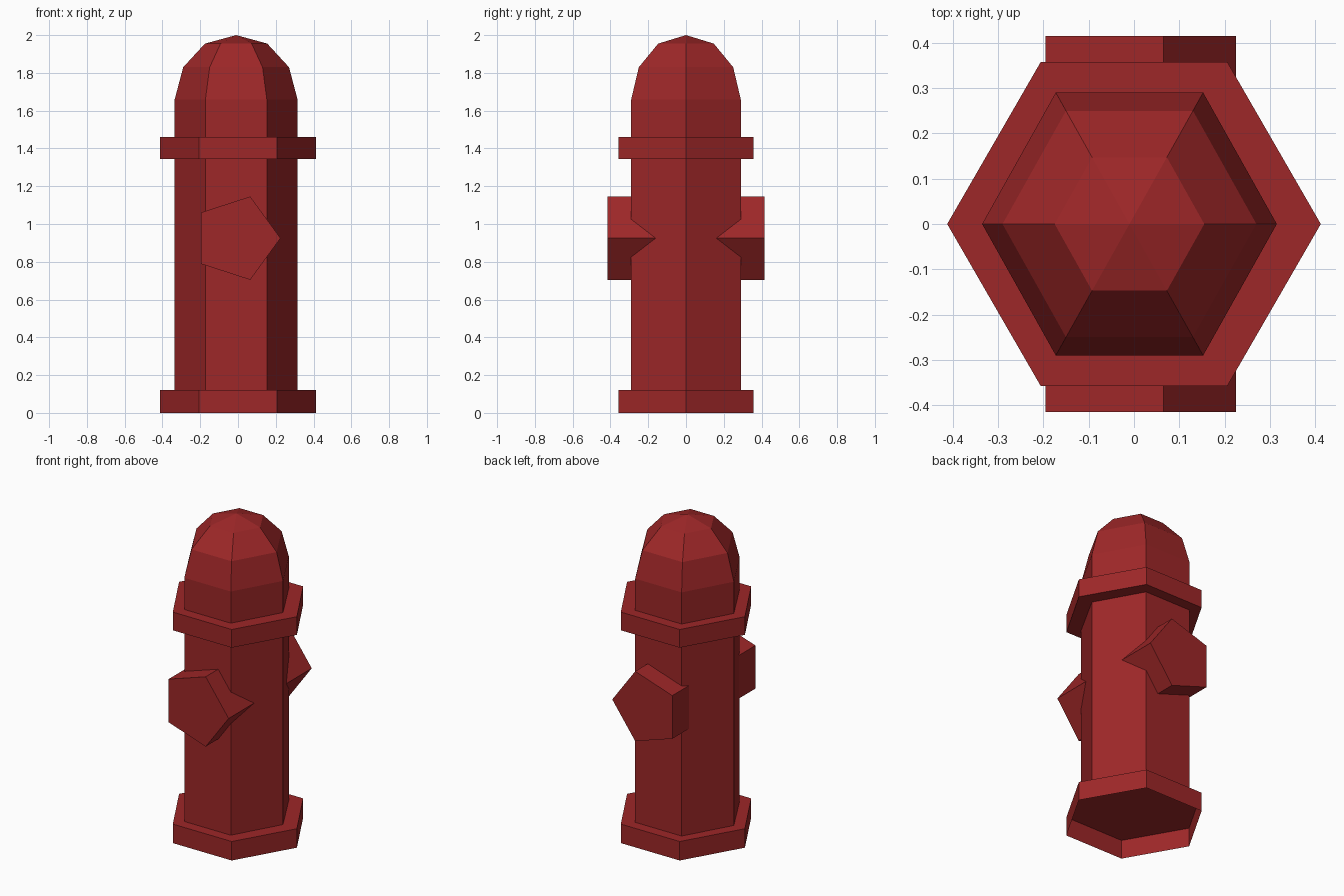
import bpy, bmesh, math

if "Cube" in bpy.data.objects:
    bpy.data.objects.remove(bpy.data.objects["Cube"])

red = bpy.data.materials.new("hydrant_red")
red.diffuse_color = (0.34, 0.02, 0.021, 1.0)
red.use_nodes = True
red.node_tree.nodes["Principled BSDF"].inputs["Base Color"].default_value = red.diffuse_color


def finish(name, bm):
    me = bpy.data.meshes.new(name)
    bm.to_mesh(me)
    bm.free()
    me.materials.append(red)
    ob = bpy.data.objects.new(name, me)
    bpy.context.collection.objects.link(ob)
    return ob


def stack(name, profile, cx=0.0, ys=1.0, cap_bottom=True, sides=6):
    """Flat-faced column from (radius, z) rings; radius 0 makes a point."""
    bm = bmesh.new()
    rings = []
    for r, z in profile:
        n = sides if r > 0 else 1
        rings.append([bm.verts.new((cx + r * math.cos(2 * math.pi * i / sides),
                                    ys * r * math.sin(2 * math.pi * i / sides), z))
                      for i in range(n)])
    for a, b in zip(rings, rings[1:]):
        for i in range(sides):
            j = (i + 1) % sides
            if len(b) == 1:
                bm.faces.new((a[i], a[j], b[0]))
            else:
                bm.faces.new((a[i], a[j], b[j], b[i]))
    if cap_bottom:
        bm.faces.new(rings[0][::-1])
    if len(rings[-1]) > 1:
        bm.faces.new(rings[-1])
    return finish(name, bm)


# Hexagonal barrel with faceted dome
stack("barrel_and_dome",
      [(0.325, 0.12), (0.325, 1.66), (0.28, 1.83), (0.165, 1.955), (0, 2.0)],
      cx=-0.01, ys=1.03)

# Base flange is hollow underneath, upper flange is solid
stack("base_flange", [(0.412, 0.0), (0.412, 0.12)], cap_bottom=False)
stack("upper_flange", [(0.412, 1.345), (0.412, 1.46)])

# Five-sided outlet running through front to back
outlet = stack("hose_outlets", [(0.232, -0.415), (0.232, 0.415)], sides=5)
outlet.rotation_euler = (math.pi / 2, 0, 0)
outlet.location = (-0.007, 0, 0.925)
